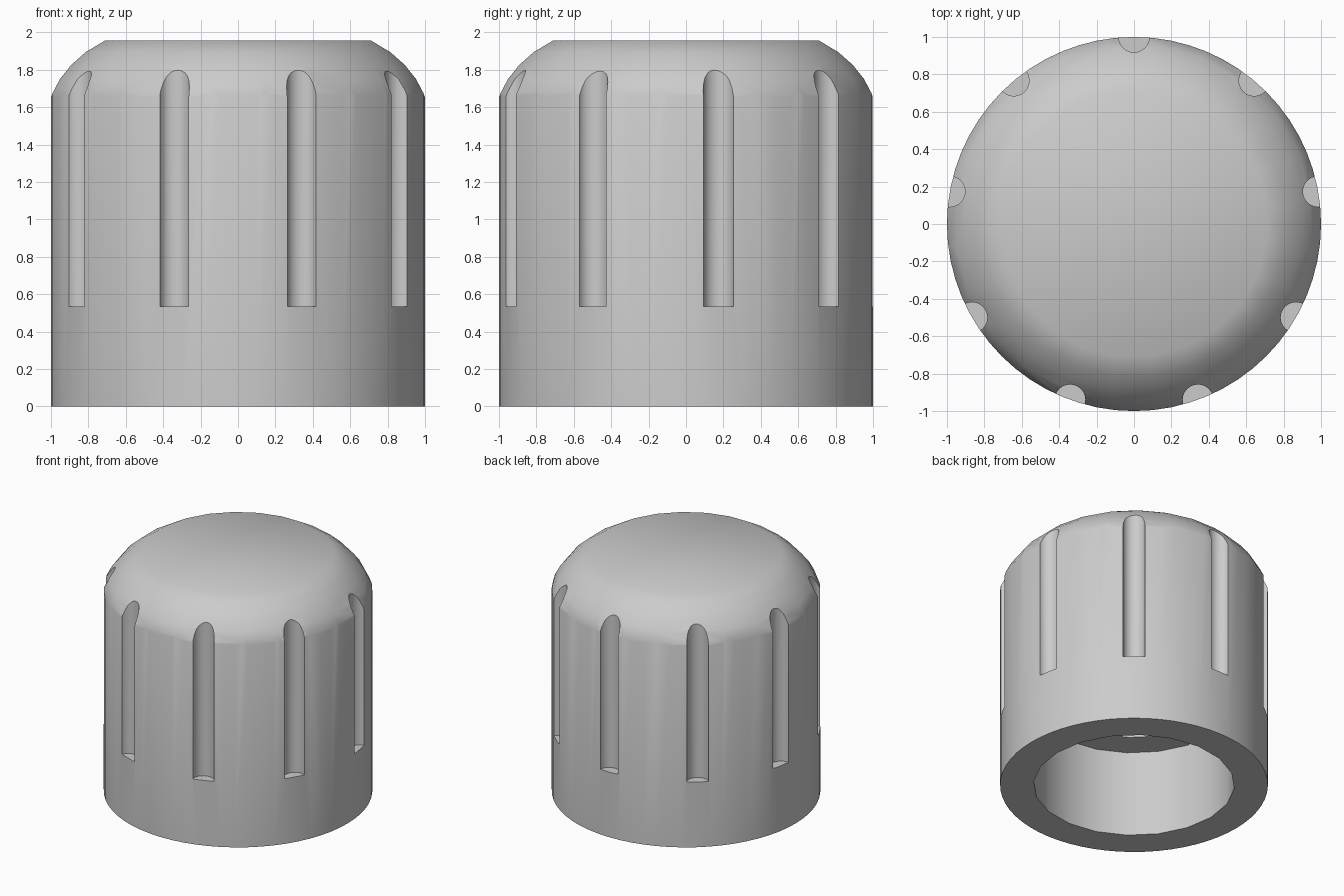
import bpy, bmesh
from math import sin, cos, pi, radians

old = bpy.data.objects.get("Cube")
if old:
    bpy.data.objects.remove(old, do_unlink=True)

grey = bpy.data.materials.new("plain grey")
grey.use_nodes = True
colour = (0.6, 0.6, 0.6, 1)
grey.diffuse_color = colour
grey.node_tree.nodes["Principled BSDF"].inputs["Base Color"].default_value = colour


def lathe(name, profile, sides, centre=(0, 0), turn=0.0):
    """Closed solid of revolution from (radius, height) pairs, bottom to top."""
    bm = bmesh.new()
    rings = []
    for r, z in profile:
        angles = [turn + 2 * pi * i / sides for i in range(sides)]
        rings.append([bm.verts.new((centre[0] + r * cos(a), centre[1] + r * sin(a), z))
                      for a in angles])
    for low, high in zip(rings, rings[1:]):
        for i in range(sides):
            j = (i + 1) % sides
            bm.faces.new((low[i], low[j], high[j], high[i]))
    bm.faces.new(rings[0][::-1])
    bm.faces.new(rings[-1])
    mesh = bpy.data.meshes.new(name)
    bm.to_mesh(mesh)
    bm.free()
    mesh.materials.append(grey)
    obj = bpy.data.objects.new(name, mesh)
    bpy.context.collection.objects.link(obj)
    return obj


def combine(target, tool, operation):
    """Apply a boolean and discard the tool."""
    mod = target.modifiers.new(operation, "BOOLEAN")
    mod.operation, mod.solver, mod.object = operation, "EXACT", tool
    bpy.context.view_layer.objects.active = target
    bpy.ops.object.modifier_apply(modifier=mod.name)
    bpy.data.objects.remove(tool, do_unlink=True)


# Outer barrel, with a coarser rounded shoulder trimming its top
TOP = 1.957
knob = lathe("knob_body", [(1, 0), (1, TOP + 0.1)], 64)
shoulder = [(1.1, -0.1), (1.1, 1.4), (1.0, 1.675), (0.96, 1.75),
            (0.9, 1.825), (0.82, 1.895), (0.715, TOP)]
combine(knob, lathe("shoulder_trim", shoulder, 24, turn=pi / 24), "INTERSECT")

# Wide bore from below, then a narrower stepped socket
bore = [(0.75, -0.1), (0.75, 0.71), (0.52, 0.71), (0.52, 1.5)]
combine(knob, lathe("bore_cutter", bore, 20), "DIFFERENCE")

# Nine round grip flutes, open at the shoulder
for k in range(9):
    a = radians(90 + 40 * k)
    flute = lathe("flute_cutter", [(0.082, 0.535), (0.082, TOP + 0.2)], 24, (cos(a), sin(a)))
    combine(knob, flute, "DIFFERENCE")

# Smooth shading with crisp flute and rim edges
bpy.ops.object.select_all(action="DESELECT")
knob.select_set(True)
bpy.context.view_layer.objects.active = knob
bpy.ops.object.shade_smooth_by_angle(angle=radians(35))
